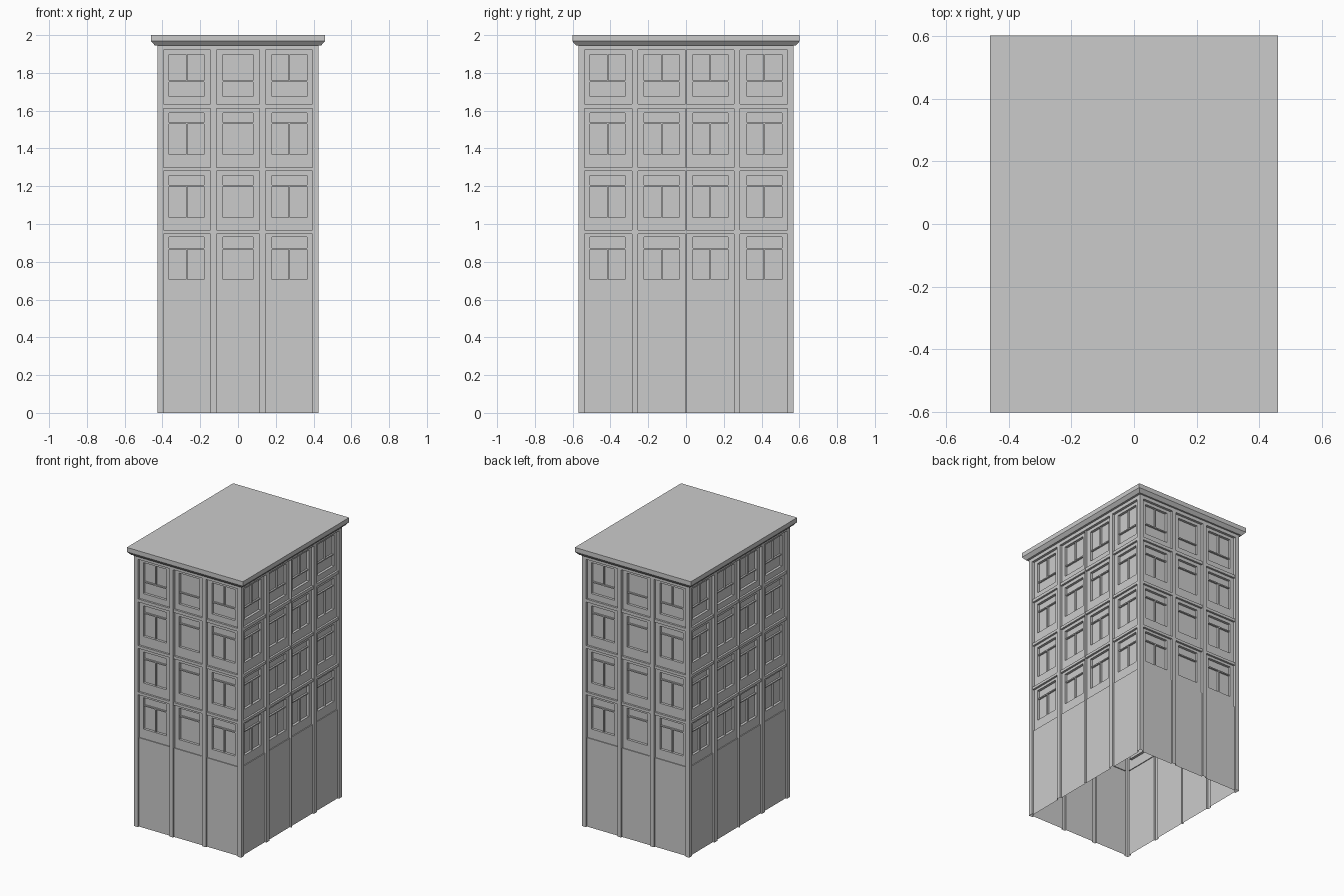
import bpy, bmesh
from mathutils import Matrix, Vector
from math import pi

if "Cube" in bpy.data.objects:
    bpy.data.objects.remove(bpy.data.objects["Cube"])

HX, HY, EAVE = 0.425, 0.57, 1.945
# storeys: panel bottom, panel top, window bottom, window top, transom height
FLOORS = [(0.637, 0.948, 0.705, 0.93, 0.87), (0.967, 1.28, 1.035, 1.257, 1.203),
          (1.30, 1.612, 1.369, 1.588, 1.533), (1.634, 1.92, 1.676, 1.898, 1.756)]
# bays: left, right, window left, window right, has mullion
END_BAYS = [(-0.395, -0.145, -0.364, -0.18, True), (-0.115, 0.115, -0.08, 0.08, False),
            (0.145, 0.395, 0.18, 0.364, True)]
SIDE_BAYS = [(-0.538, -0.285, -0.507, -0.322, True), (-0.253, -0.003, -0.222, -0.037, True),
             (0.003, 0.253, 0.037, 0.222, True), (0.285, 0.538, 0.322, 0.507, True)]
FACADES = [(END_BAYS, HX, HY, 0), (SIDE_BAYS, HY, HX, pi / 2),
           (END_BAYS, HX, HY, pi), (SIDE_BAYS, HY, HX, -pi / 2)]
LOWER, SPANDREL, PANEL, GLASS = 0.012, 0.004, 0.018, 0.036


def finish(bm, name):
    me = bpy.data.meshes.new(name)
    bm.to_mesh(me)
    bm.free()
    ob = bpy.data.objects.new(name, me)
    bpy.context.collection.objects.link(ob)
    return ob


def depth(u, z, bays):
    """Recess of the facade at a point"""
    for l, r, wl, wr, _ in bays:
        if l < u < r:
            if z < FLOORS[0][0]:
                return LOWER
            for b, t, wb, wt, _ in FLOORS:
                if b < z < t:
                    return GLASS if wl < u < wr and wb < z < wt else PANEL
            return SPANDREL if z < FLOORS[-1][1] else 0
    return 0


def facade(bm, bays, half, dist, angle):
    """One stepped sheet of pilasters, panels and window recesses"""
    rot = Matrix.Rotation(angle, 3, 'Z')
    us = sorted({-half, half} | {v for b in bays for v in b[:4]})
    zs = sorted({0, EAVE} | {v for f in FLOORS for v in f[:4]})

    def quad(*pts):
        bm.faces.new([bm.verts.new(rot @ Vector((u, d - dist, z))) for u, z, d in pts])

    for i in range(len(us) - 1):
        for j in range(len(zs) - 1):
            a, b, c, e = us[i], us[i + 1], zs[j], zs[j + 1]
            d = depth((a + b) / 2, (c + e) / 2, bays)
            quad((a, c, d), (b, c, d), (b, e, d), (a, e, d))
            if i + 2 < len(us):
                n = depth((b + us[i + 2]) / 2, (c + e) / 2, bays)
                if n != d:
                    quad((b, c, d), (b, c, n), (b, e, n), (b, e, d))
            if j + 2 < len(zs):
                n = depth((a + b) / 2, (e + zs[j + 2]) / 2, bays)
                if n != d:
                    quad((a, e, d), (b, e, d), (b, e, n), (a, e, n))


# Walls: an open-bottomed shell
bm = bmesh.new()
for f in FACADES:
    facade(bm, *f)
bmesh.ops.remove_doubles(bm, verts=bm.verts, dist=1e-4)
bmesh.ops.recalc_face_normals(bm, faces=bm.faces)
finish(bm, "walls")

# Window bars: a transom in each window, mullion below it (above it on the top floor)
bm = bmesh.new()


def bar(angle, dist, u0, u1, z0, z1):
    d0, d1 = 0.024 - dist, GLASS - dist
    m = (Matrix.Rotation(angle, 4, 'Z')
         @ Matrix.Translation(((u0 + u1) / 2, (d0 + d1) / 2, (z0 + z1) / 2))
         @ Matrix.Diagonal((u1 - u0, d1 - d0, z1 - z0, 1)))
    bmesh.ops.create_cube(bm, size=1, matrix=m)


for bays, half, dist, angle in FACADES:
    for _, _, wl, wr, mullion in bays:
        for k, (_, _, wb, wt, tr) in enumerate(FLOORS):
            bar(angle, dist, wl, wr, tr - 0.004, tr + 0.004)
            if mullion:
                c = (wl + wr) / 2
                lo, hi = (tr + 0.004, wt) if k == 3 else (wb, tr - 0.004)
                bar(angle, dist, c - 0.004, c + 0.004, lo, hi)
finish(bm, "window_bars")

# Roof slab with its sloped cornice
bm = bmesh.new()
rings = []
for x, y, z in [(HX, HY, EAVE), (0.44, 0.582, EAVE), (0.46, 0.602, 1.968), (0.46, 0.602, 2.0)]:
    rings.append([bm.verts.new((sx * x, sy * y, z))
                  for sx, sy in ((-1, -1), (1, -1), (1, 1), (-1, 1))])
for lo, hi in zip(rings, rings[1:]):
    for i in range(4):
        k = (i + 1) % 4
        bm.faces.new((lo[i], lo[k], hi[k], hi[i]))
bm.faces.new(rings[-1])
finish(bm, "roof_cornice")
